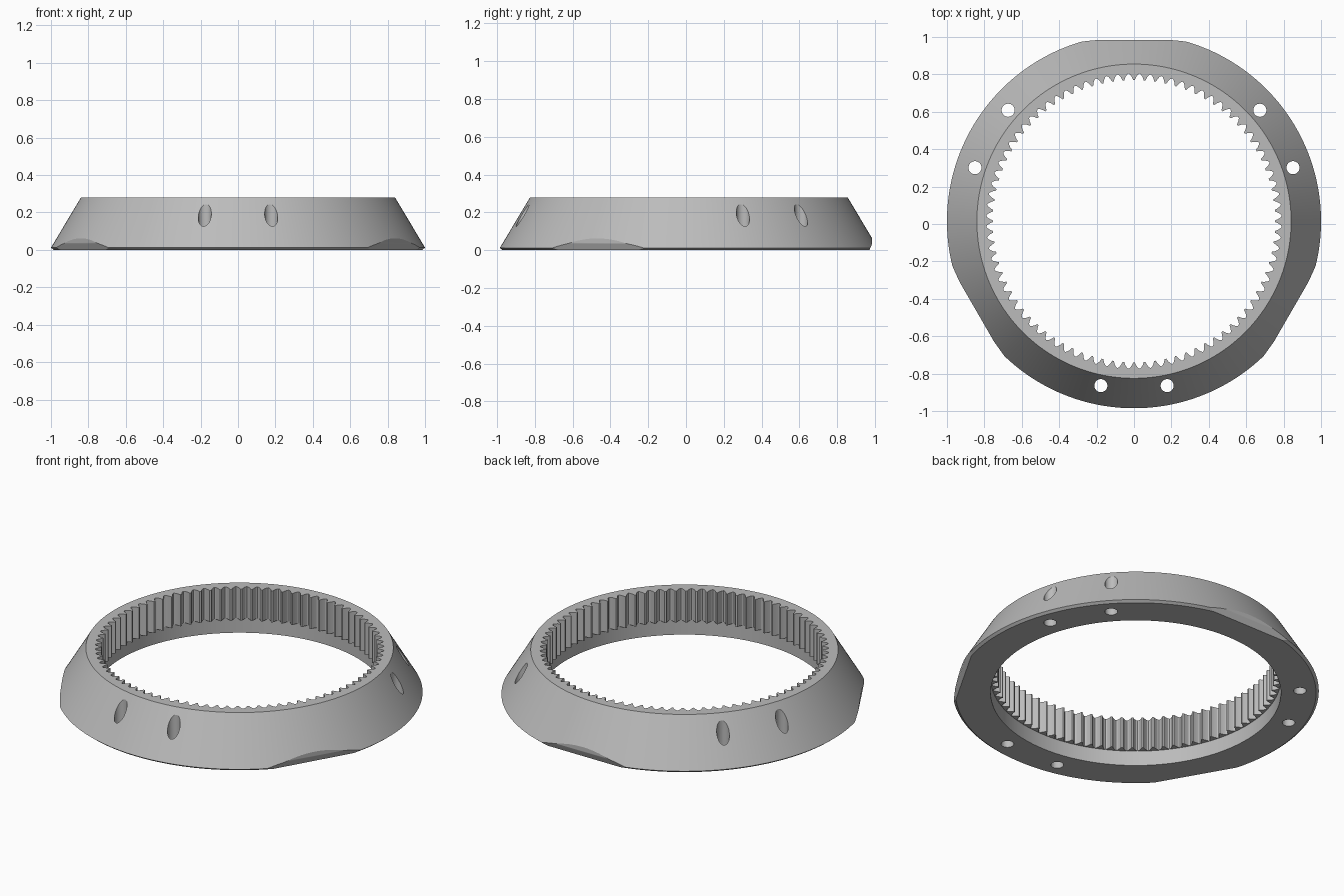
import bpy
import bmesh
from math import sin, cos, tau, radians, pi
from mathutils import Matrix, Vector

TEETH = 84
HEIGHT = 0.28
CENTRE_Y = 0.015
# one tooth pitch: (fraction of pitch, radius)
TOOTH = [(0.0, 0.79), (0.14, 0.785), (0.31, 0.77), (0.42, 0.755),
         (0.58, 0.755), (0.69, 0.77), (0.86, 0.785)]

cube = bpy.data.objects.get("Cube")
if cube:
    bpy.data.objects.remove(cube, do_unlink=True)

grey = bpy.data.materials.new("grey_metal")
grey.use_nodes = True
colour = (0.5, 0.5, 0.5, 1)
grey.diffuse_color = colour
grey.node_tree.nodes["Principled BSDF"].inputs["Base Color"].default_value = colour


def make_object(name, bm):
    bmesh.ops.recalc_face_normals(bm, faces=bm.faces)
    mesh = bpy.data.meshes.new(name)
    bm.to_mesh(mesh)
    bm.free()
    mesh.materials.append(grey)
    obj = bpy.data.objects.new(name, mesh)
    bpy.context.collection.objects.link(obj)
    return obj


# ring body: outer cone, rim, bore and internal teeth as stacked loops
angles, gear = [], []
for t in range(TEETH):
    for frac, radius in TOOTH:
        angles.append((t + frac - 0.5) * tau / TEETH)
        gear.append(radius)
count = len(angles)


def circle(radius):
    return [radius] * count


levels = [(circle(0.985), 0), (circle(1.0), 0.012), (circle(0.84), HEIGHT),
          (gear, HEIGHT), (gear, 0.09), (circle(0.793), 0.09), (circle(0.793), 0)]
bm = bmesh.new()
loops = [[bm.verts.new((r * cos(a), r * sin(a), z)) for r, a in zip(radii, angles)]
         for radii, z in levels]
for k, low in enumerate(loops):
    high = loops[(k + 1) % len(loops)]
    for i in range(count):
        j = (i + 1) % count
        bm.faces.new((low[i], low[j], high[j], high[i]))
ring = make_object("ring_gear", bm)

# cutters: three undercut flats and three pairs of bolt holes
bm = bmesh.new()
flat_profile = [(0.951, -0.01), (0.97, 0.035), (0.97, 0.1), (1.2, 0.1), (1.2, -0.01)]
for k in range(3):
    turn = Matrix.Rotation(pi / 2 + k * tau / 3, 4, 'Z')
    ends = [[bm.verts.new(turn @ Vector((r, side, z))) for r, z in flat_profile]
            for side in (-0.5, 0.5)]
    bm.faces.new(ends[0])
    bm.faces.new(ends[1][::-1])
    for i in range(len(flat_profile)):
        j = (i + 1) % len(flat_profile)
        bm.faces.new((ends[0][i], ends[1][i], ends[1][j], ends[0][j]))
    for offset in (-11.4, 11.4):
        angle = radians(30 + offset) + k * tau / 3
        place = Matrix.Translation((0.897 * cos(angle), 0.897 * sin(angle), 0.15))
        bmesh.ops.create_cone(bm, cap_ends=True, segments=32, radius1=0.035,
                              radius2=0.035, depth=0.5, matrix=place)
cutter = make_object("cutter", bm)
cutter.hide_render = True

cut = ring.modifiers.new("cuts", 'BOOLEAN')
cut.operation = 'DIFFERENCE'
cut.solver = 'EXACT'
cut.object = cutter
bpy.ops.object.select_all(action='DESELECT')
ring.select_set(True)
bpy.context.view_layer.objects.active = ring
bpy.ops.object.modifier_apply(modifier=cut.name)
bpy.data.objects.remove(cutter, do_unlink=True)

bpy.ops.object.shade_smooth_by_angle(angle=radians(25))
ring.location.y = CENTRE_Y
